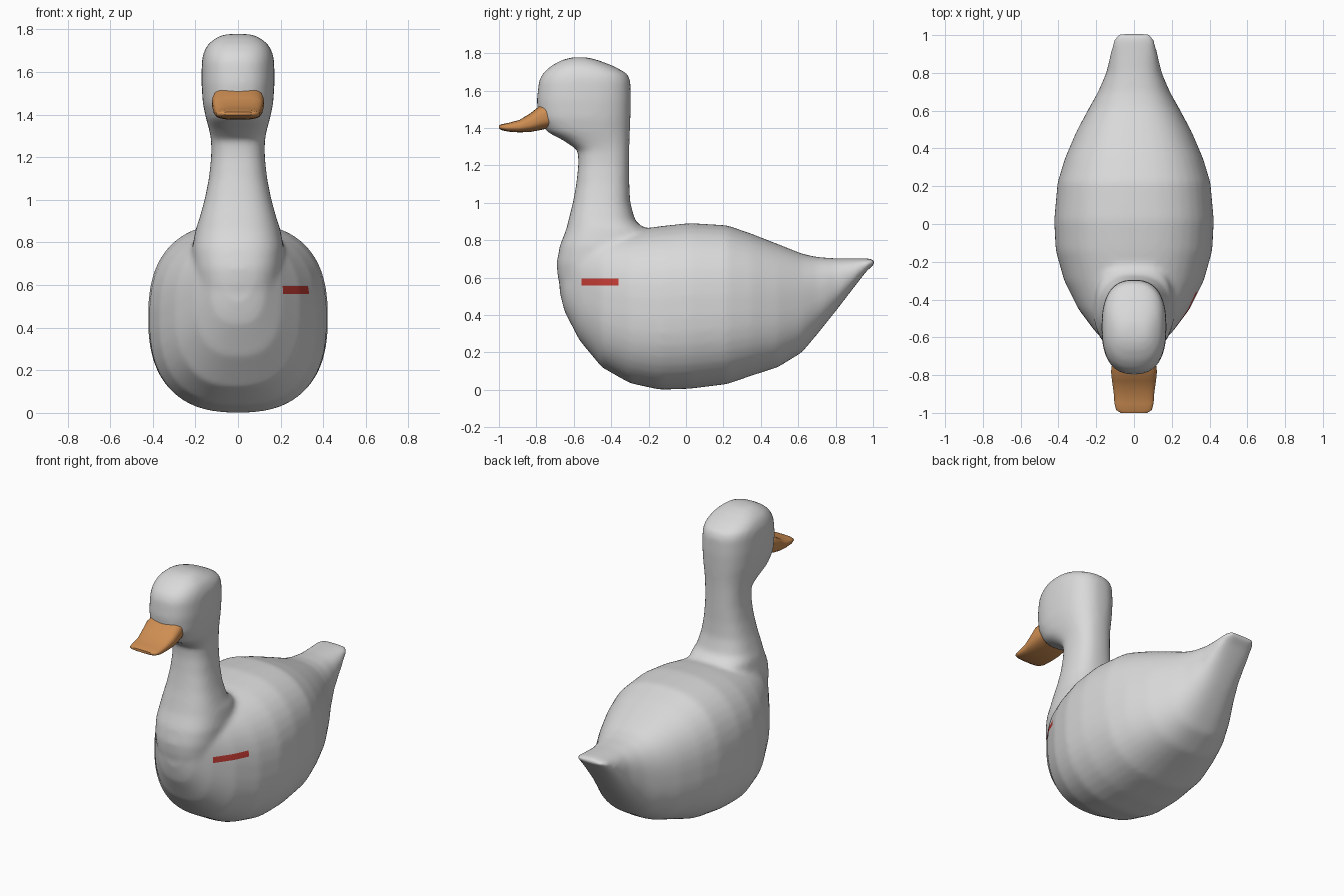
import bpy, bmesh, math

if "Cube" in bpy.data.objects:
    bpy.data.objects.remove(bpy.data.objects["Cube"])


def material(name, rgb):
    m = bpy.data.materials.new(name)
    m.diffuse_color = (*rgb, 1)
    m.use_nodes = True
    m.node_tree.nodes["Principled BSDF"].inputs["Base Color"].default_value = m.diffuse_color
    return m


WHITE = material("feather white", (0.70, 0.70, 0.70))
ORANGE = material("beak orange", (0.62, 0.27, 0.085))
RED = material("mark red", (0.55, 0.045, 0.035))


def loft(bm, sections, axis, power, n=40):
    """Skin superelliptic rings. Section = (position, low, high, half width)."""
    rings = []
    for pos, lo, hi, hw in sections:
        ring = []
        for i in range(n):
            a = 2 * math.pi * (i + 0.5) / n
            c, s = math.cos(a), math.sin(a)
            u = hw * math.copysign(abs(c) ** (2 / power), c)
            v = (lo + hi) / 2 + (hi - lo) / 2 * math.copysign(abs(s) ** (2 / power), s)
            ring.append(bm.verts.new((u, pos, v) if axis == 'Y' else (u, v, pos)))
        rings.append(ring)
    faces = [bm.faces.new((a[i], a[(i + 1) % n], b[(i + 1) % n], b[i]))
             for a, b in zip(rings, rings[1:]) for i in range(n)]
    faces += [bm.faces.new(rings[0]), bm.faces.new(rings[-1])]
    bmesh.ops.recalc_face_normals(bm, faces=faces)


def make_object(name, bm):
    me = bpy.data.meshes.new(name)
    bm.to_mesh(me)
    bm.free()
    ob = bpy.data.objects.new(name, me)
    bpy.context.collection.objects.link(ob)
    bpy.ops.object.select_all(action='DESELECT')
    ob.select_set(True)
    bpy.context.view_layer.objects.active = ob
    return ob


# body: y, bottom, top, half width
bm = bmesh.new()
loft(bm, [
    (-0.675, 0.52, 0.76, 0.07), (-0.65, 0.42, 0.80, 0.125), (-0.57, 0.265, 0.82, 0.205),
    (-0.45, 0.12, 0.835, 0.295), (-0.30, 0.035, 0.85, 0.37), (-0.14, 0.0, 0.875, 0.415),
    (0.02, 0.005, 0.892, 0.423), (0.22, 0.03, 0.88, 0.405), (0.35, 0.075, 0.835, 0.365),
    (0.49, 0.12, 0.78, 0.305), (0.62, 0.20, 0.728, 0.235), (0.70, 0.295, 0.71, 0.19),
    (0.80, 0.42, 0.703, 0.147), (0.90, 0.55, 0.703, 0.125), (0.97, 0.64, 0.703, 0.112),
    (1.008, 0.67, 0.70, 0.09)], 'Y', 2.5)

# neck and head: z, front, back, half width
loft(bm, [
    (0.45, -0.64, -0.2, 0.17), (0.60, -0.686, -0.2, 0.20), (0.68, -0.692, -0.2, 0.21),
    (0.77, -0.675, -0.2, 0.215), (0.86, -0.64, -0.215, 0.20), (0.90, -0.63, -0.27, 0.185),
    (1.00, -0.605, -0.298, 0.157), (1.10, -0.587, -0.303, 0.137), (1.20, -0.576, -0.303, 0.126),
    (1.28, -0.578, -0.303, 0.126), (1.33, -0.65, -0.302, 0.136), (1.38, -0.745, -0.30, 0.15),
    (1.45, -0.79, -0.297, 0.165), (1.55, -0.798, -0.294, 0.172), (1.65, -0.787, -0.297, 0.17),
    (1.69, -0.768, -0.312, 0.163), (1.73, -0.725, -0.385, 0.142),
    (1.763, -0.665, -0.47, 0.10), (1.778, -0.61, -0.53, 0.06)], 'Z', 2.5)
duck = make_object("body_neck_and_head", bm)

# fuse and blend the two volumes
remesh = duck.modifiers.new("fuse", 'REMESH')
remesh.mode = 'VOXEL'
remesh.voxel_size = 0.015
blend = duck.modifiers.new("blend", 'SMOOTH')
blend.factor = 0.5
blend.iterations = 12
bpy.ops.object.convert(target='MESH')
duck = bpy.context.view_layer.objects.active
duck.data.materials.clear()
for m in (WHITE, RED):
    duck.data.materials.append(m)

# red mark cut into one side of the chest
Y0, Y1, Z0, Z1 = -0.56, -0.36, 0.558, 0.596


def near_mark(f, margin):
    c = f.calc_center_median()
    return (c.x > 0.1 and Y0 - margin < c.y < Y1 + margin
            and Z0 - margin < c.z < Z1 + margin)


bm = bmesh.new()
bm.from_mesh(duck.data)
for co, no in (((0, Y0, 0), (0, 1, 0)), ((0, Y1, 0), (0, 1, 0)),
               ((0, 0, Z0), (0, 0, 1)), ((0, 0, Z1), (0, 0, 1))):
    near = [f for f in bm.faces if near_mark(f, 0.05)]
    edges = list({e for f in near for e in f.edges})
    verts = list({v for f in near for v in f.verts})
    bmesh.ops.bisect_plane(bm, geom=verts + edges + near, plane_co=co, plane_no=no, dist=1e-5)
for f in bm.faces:
    f.material_index = int(near_mark(f, 0))
bm.to_mesh(duck.data)
bm.free()
bpy.ops.object.shade_smooth()

# beak: y, bottom, top, half width
bm = bmesh.new()
loft(bm, [
    (-0.73, 1.40, 1.535, 0.115), (-0.78, 1.388, 1.52, 0.122), (-0.83, 1.379, 1.48, 0.117),
    (-0.89, 1.376, 1.443, 0.108), (-0.95, 1.380, 1.427, 0.104), (-0.985, 1.388, 1.42, 0.095),
    (-1.0, 1.397, 1.413, 0.07)], 'Y', 3.0, 32)
beak = make_object("beak", bm)
beak.data.materials.append(ORANGE)
bpy.ops.object.shade_smooth_by_angle(angle=math.radians(50))
